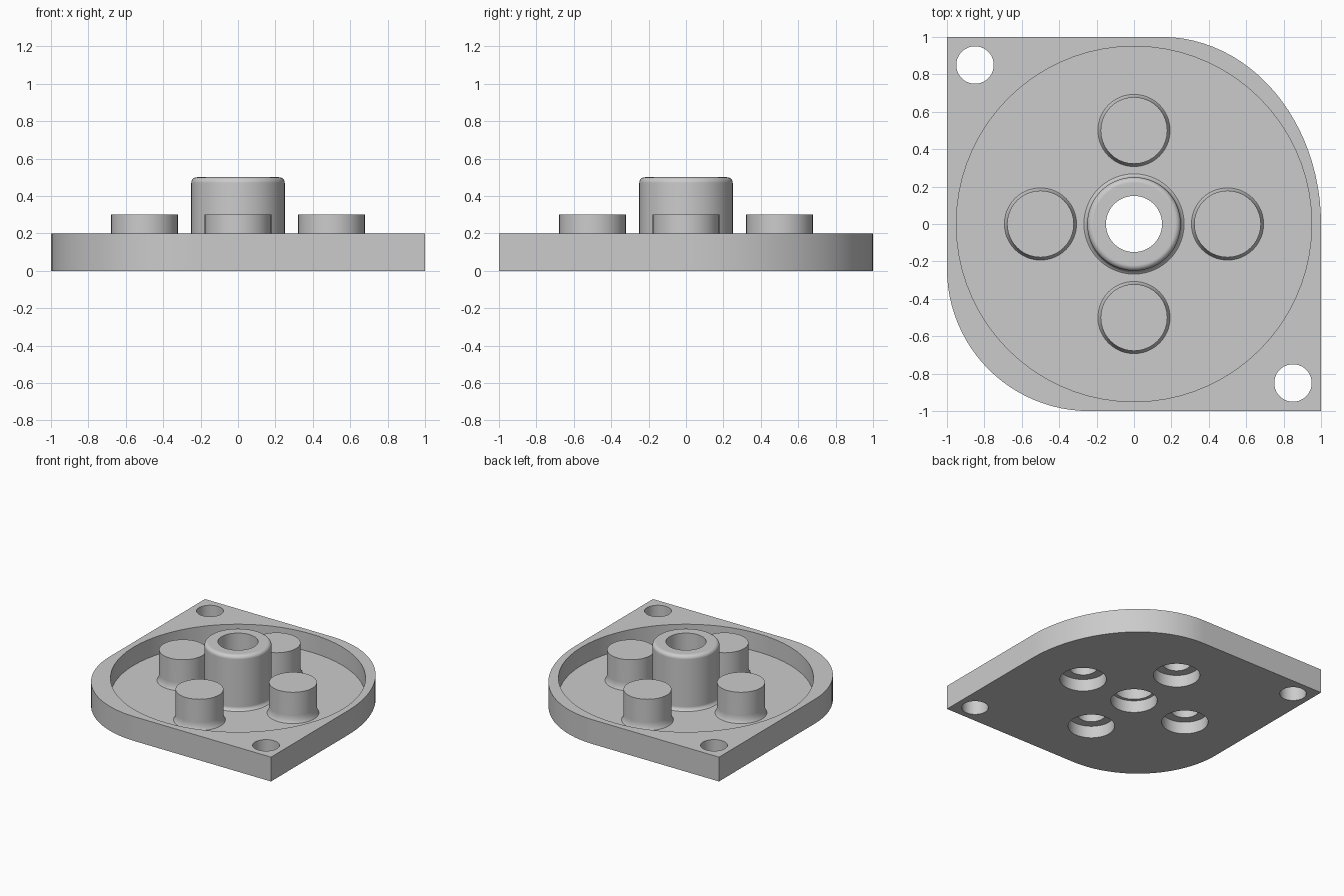
import bpy, bmesh, math

cube = bpy.data.objects.get("Cube")
if cube:
    bpy.data.objects.remove(cube, do_unlink=True)

grey = bpy.data.materials.new("machined_grey")
grey.use_nodes = True
GREY = (0.6, 0.6, 0.6, 1)
grey.diffuse_color = GREY
grey.node_tree.nodes["Principled BSDF"].inputs["Base Color"].default_value = GREY

SEGMENTS = 72
FLOOR = 0.05    # pocket floor height
THICK = 0.2     # plate thickness
STEP = 0.1      # counterbore depth from below


def finish(name, bm, location=(0, 0, 0)):
    bmesh.ops.recalc_face_normals(bm, faces=bm.faces)
    mesh = bpy.data.meshes.new(name)
    bm.to_mesh(mesh)
    bm.free()
    mesh.materials.append(grey)
    obj = bpy.data.objects.new(name, mesh)
    obj.location = location
    bpy.context.collection.objects.link(obj)
    return obj


def lathe(name, profile, x=0, y=0):
    """Turn a (radius, height) profile that starts and ends on the axis."""
    bm = bmesh.new()
    verts = [bm.verts.new((r, 0, z)) for r, z in profile]
    edges = [bm.edges.new(pair) for pair in zip(verts, verts[1:])]
    bmesh.ops.spin(bm, geom=verts + edges, cent=(0, 0, 0), axis=(0, 0, 1),
                   angle=math.tau, steps=SEGMENTS, use_duplicate=False)
    bmesh.ops.remove_doubles(bm, verts=bm.verts, dist=1e-5)
    # Merge the flat end fans into single discs
    for vert in [v for v in bm.verts if math.hypot(v.co.x, v.co.y) < 1e-6]:
        bmesh.ops.dissolve_verts(bm, verts=[vert])
    return finish(name, bm, (x, y, 0))


def arc(cx, cy, rx, ry, start, end, steps):
    """Points on an elliptical arc, angles in degrees."""
    angles = [math.radians(start + (end - start) * i / steps) for i in range(steps + 1)]
    return [(cx + rx * math.cos(a), cy + ry * math.sin(a)) for a in angles]


def flare(radius, spread, height):
    """Concave foot that meets the pocket floor at a steep angle."""
    size = spread / (1 - math.cos(math.radians(50)))
    rise = height / math.sin(math.radians(50))
    return arc(radius + size, FLOOR + height, size, rise, 230, 180, 5)


def combine(body, tool, operation):
    mod = body.modifiers.new("combine", "BOOLEAN")
    mod.operation = operation
    mod.solver = "EXACT"
    mod.object = tool
    bpy.context.view_layer.objects.active = body
    bpy.ops.object.modifier_apply(modifier=mod.name)
    bpy.data.objects.remove(tool, do_unlink=True)


def cylinder(radius, bottom, top):
    return [(0, bottom), (radius, bottom), (radius, top), (0, top)]


# Plate: two square corners, two rounded ones
outline = [(-1, 1)] + arc(-0.24, -0.24, 0.76, 0.76, 180, 270, 24)
outline += [(1, -1)] + arc(0.15, 0, 0.85, 1, 0, 90, 24)
bm = bmesh.new()
base = bm.faces.new([bm.verts.new((x, y, 0)) for x, y in outline])
raised = bmesh.ops.extrude_face_region(bm, geom=[base], use_keep_orig=True)["geom"]
bmesh.ops.translate(bm, vec=(0, 0, THICK),
                    verts=[g for g in raised if isinstance(g, bmesh.types.BMVert)])
plate = finish("flange_plate", bm)

# Round pocket
combine(plate, lathe("pocket", cylinder(0.95, FLOOR, 0.4)), "DIFFERENCE")

# Central hub with a flared foot and rounded rim
hub = [(0, 0.02), (0.268, 0.02)] + flare(0.25, 0.018, 0.03)
hub += arc(0.22, 0.47, 0.03, 0.03, 0, 90, 6) + [(0, 0.5)]
combine(plate, lathe("hub", hub), "UNION")

# Four bosses with flared feet
boss = [(0, 0.02), (0.193, 0.02)] + flare(0.178, 0.015, 0.06)
boss += [(0.178, 0.3), (0, 0.3)]
spots = [(0.5, 0), (0, 0.5), (-0.5, 0), (0, -0.5)]
for x, y in spots:
    combine(plate, lathe("boss", boss, x, y), "UNION")


def stepped(inner, top):
    return [(0, -0.1), (0.175, -0.1), (0.175, STEP), (inner, STEP), (inner, top), (0, top)]


# Stepped blind bores below the bosses, stepped through bore in the hub
for x, y in spots:
    combine(plate, lathe("boss_bore", stepped(0.105, 0.2), x, y), "DIFFERENCE")
combine(plate, lathe("hub_bore", stepped(0.15, 0.6)), "DIFFERENCE")

# Mounting holes in the square corners
for side in (-1, 1):
    hole = lathe("mounting_hole", cylinder(0.1, -0.1, 0.4), 0.85 * side, -0.85 * side)
    combine(plate, hole, "DIFFERENCE")

# Smooth round walls, crisp edges
bpy.ops.object.select_all(action="DESELECT")
plate.select_set(True)
bpy.context.view_layer.objects.active = plate
bpy.ops.object.shade_smooth_by_angle(angle=math.radians(30))
weighted = plate.modifiers.new("flat_shading", "WEIGHTED_NORMAL")
weighted.keep_sharp = True
